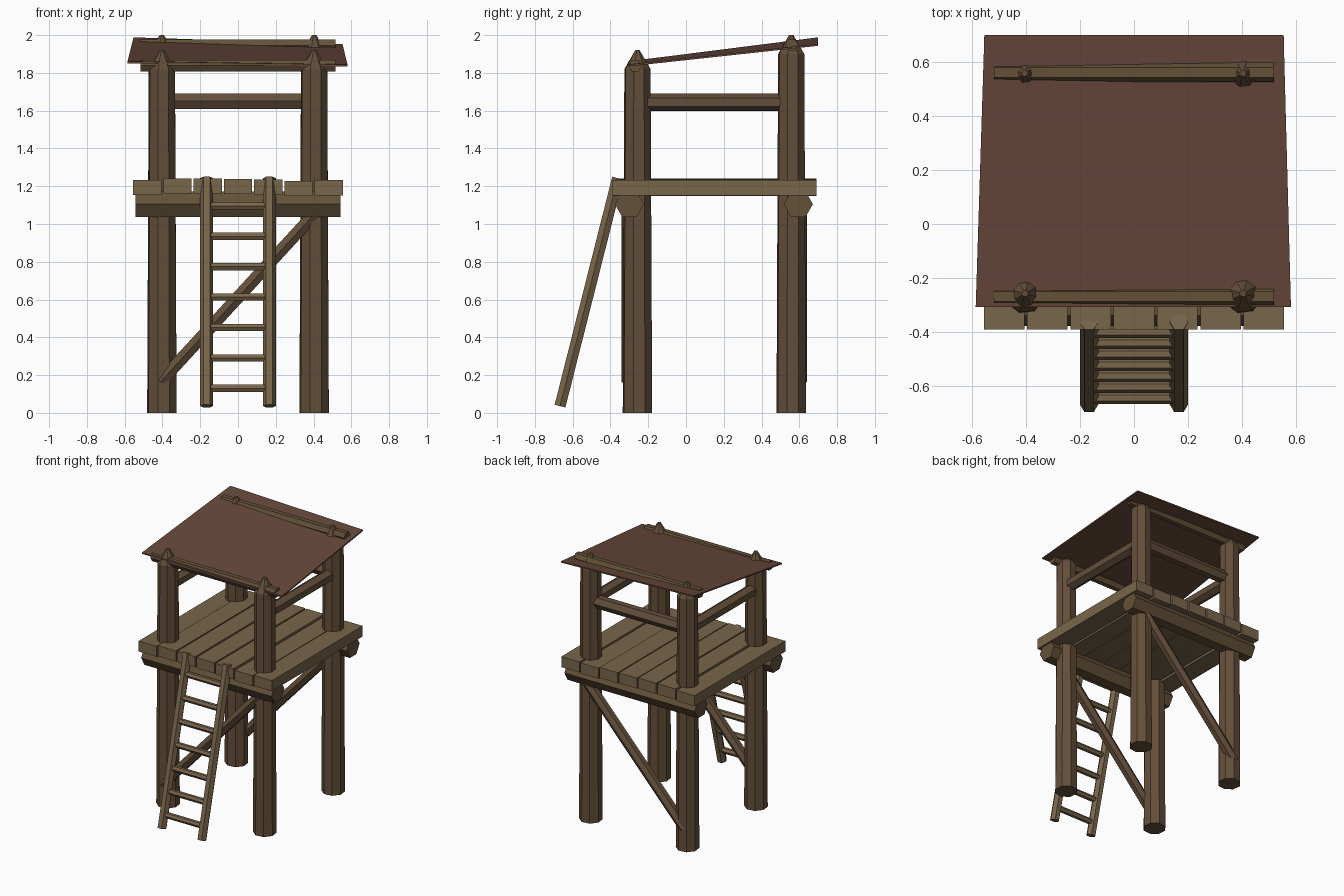
import bpy, bmesh, math
from mathutils import Vector, Matrix

if "Cube" in bpy.data.objects:
    bpy.data.objects.remove(bpy.data.objects["Cube"])


def mat(name, c):
    m = bpy.data.materials.new(name)
    m.diffuse_color = (*c, 1)
    m.use_nodes = True
    m.node_tree.nodes["Principled BSDF"].inputs["Base Color"].default_value = m.diffuse_color
    return m


POST = mat("dark_wood", (0.125, 0.078, 0.042))
BEAM = mat("beam_wood", (0.125, 0.083, 0.04))
PLANK = mat("plank_wood", (0.19, 0.132, 0.07))
ROOF = mat("roof_cloth", (0.135, 0.065, 0.043))


def finish(name, bm, m):
    bmesh.ops.recalc_face_normals(bm, faces=bm.faces)
    me = bpy.data.meshes.new(name)
    bm.to_mesh(me)
    bm.free()
    me.materials.append(m)
    ob = bpy.data.objects.new(name, me)
    bpy.context.collection.objects.link(ob)
    return ob


def log(name, p, q, profile, sides, m, turn=0.0):
    """Faceted log from p to q; profile is a list of (fraction, radius)."""
    p, q = Vector(p), Vector(q)
    d = (q - p).normalized()
    ref = Vector((1, 0, 0)) if abs(d.x) < 0.6 else Vector((0, 1, 0))
    u = (ref - d * ref.dot(d)).normalized()
    v = d.cross(u)
    bm = bmesh.new()
    rings = []
    for t, r in profile:
        c = p.lerp(q, t)
        rings.append([bm.verts.new(c + r * (math.cos(a) * u + math.sin(a) * v))
                      for a in (turn + 2 * math.pi * i / sides for i in range(sides))])
    for a, b in zip(rings, rings[1:]):
        for i in range(sides):
            j = (i + 1) % sides
            bm.faces.new((a[i], a[j], b[j], b[i]))
    bm.faces.new(rings[0])
    bm.faces.new(rings[-1])
    return finish(name, bm, m)


def bar(name, p, q, r, sides, m, turn=0.0):
    return log(name, p, q, [(0, r), (1, r)], sides, m, turn)


PX, FY, BY = 0.403, -0.257, 0.557

# Four posts with sharpened tops; the back pair is taller
for row, y, h in (("front", FY, 1.92), ("back", BY, 2.0)):
    for side, s in (("left", -1), ("right", 1)):
        log(f"{row}_{side}_post", (s * PX, y, 0), (s * PX, y, h),
            [(0, 0.081), ((h - 0.1) / h, 0.072), (1, 0.012)], 8, POST, math.pi / 8 + 0.12)

# Floor beams, diagonal braces and roof beams, front and back
for row, yf, yb, yr, zr in (("front", -0.30, -0.303, -0.268, 1.838),
                            ("back", 0.595, 0.603, 0.56, 1.946)):
    bar(f"{row}_floor_beam", (-0.543, yf, 1.105), (0.543, yf, 1.105), 0.077, 6, BEAM)
    bar(f"{row}_brace", (-0.41, yb, 0.165), (0.42, yb, 1.07), 0.038, 6, POST)
    bar(f"{row}_roof_beam", (-0.517, yr, zr), (0.517, yr, zr), 0.036, 6, BEAM)

# Guard rails on the back and both sides
bar("back_rail", (-PX, BY, 1.65), (PX, BY, 1.65), 0.047, 6, POST)
for side, s in (("left", -1), ("right", 1)):
    bar(f"{side}_rail", (s * PX, FY, 1.645), (s * PX, BY, 1.645), 0.046, 6, POST, math.pi / 6)

# Platform planks at slightly uneven heights
for i, dz in enumerate((-0.002, 0.006, 0.006, 0.002, 0, -0.009, -0.004)):
    bm = bmesh.new()
    bmesh.ops.create_cube(bm, size=1, matrix=Matrix.Translation((-0.48 + 0.16 * i, 0.151, 1.196 + dz))
                          @ Matrix.Diagonal((0.15, 1.08, 0.08, 1)))
    finish(f"floor_plank_{i + 1}", bm, PLANK)

# Leaning ladder
foot, top = Vector((0, -0.667, 0.036)), Vector((0, -0.362, 1.243))
for side, s in (("left", -1), ("right", 1)):
    off = Vector((s * 0.166, 0, 0))
    bar(f"ladder_{side}_rail", foot + off, top + off, 0.034, 6, PLANK)
for i in range(7):
    c = foot.lerp(top, (0.13 + 0.161 * i - foot.z) / (top.z - foot.z))
    w = Vector((0.15, 0, 0))
    bar(f"ladder_rung_{i + 1}", c - w, c + w, 0.022, 6, PLANK)

# Thin, slightly twisted lean-to roof sheet
bm = bmesh.new()
corners = [(-0.585, -0.307, 1.856), (0.58, -0.307, 1.839), (0.553, 0.698, 1.948), (-0.553, 0.698, 1.983)]
lo = [bm.verts.new((x, y, z - 0.005)) for x, y, z in corners]
hi = [bm.verts.new((x, y, z + 0.005)) for x, y, z in corners]
bm.faces.new(lo)
bm.faces.new(hi)
for i in range(4):
    j = (i + 1) % 4
    bm.faces.new((lo[i], lo[j], hi[j], hi[i]))
finish("roof", bm, ROOF)
